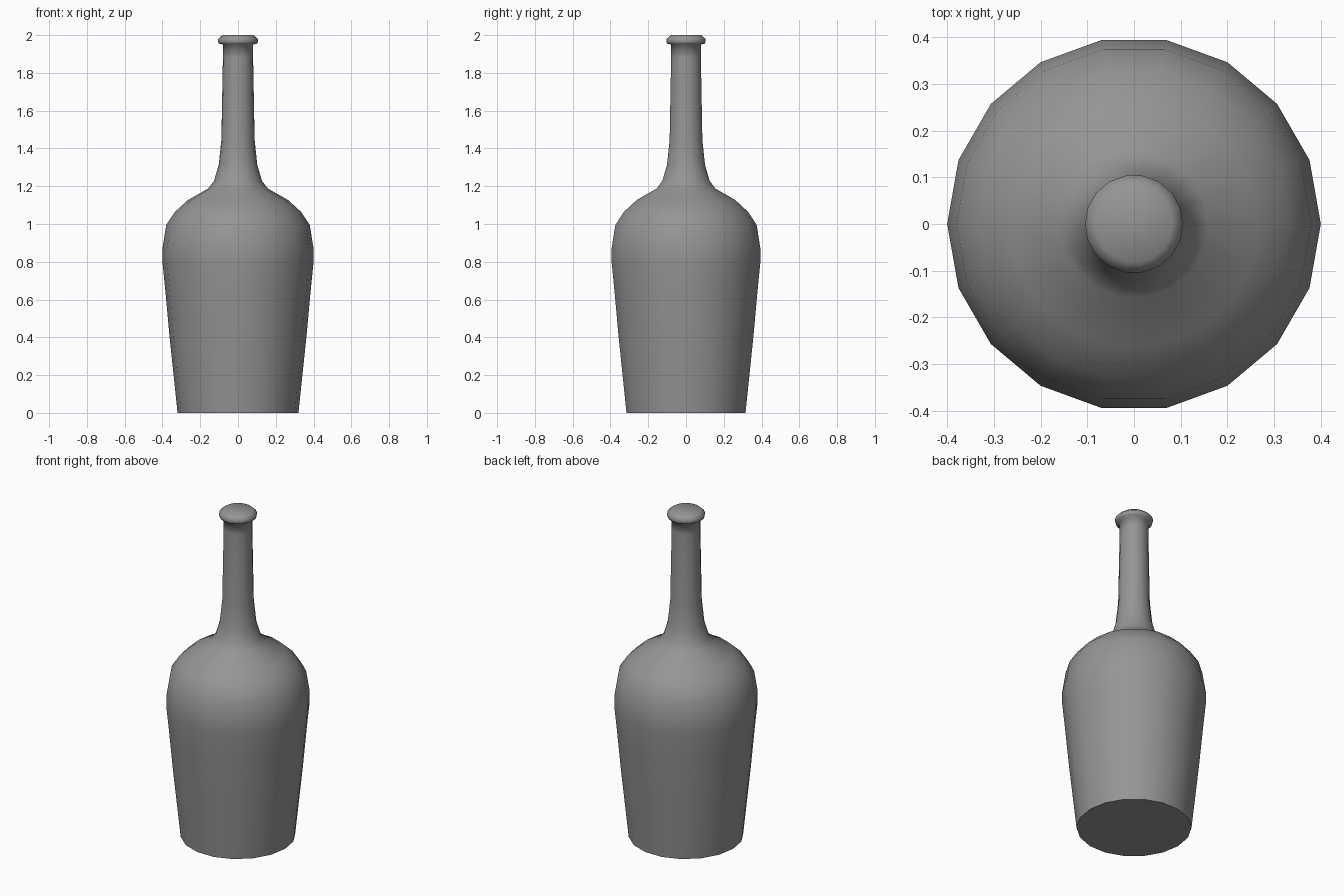
import bpy, bmesh, math

if "Cube" in bpy.data.objects:
    bpy.data.objects.remove(bpy.data.objects["Cube"])

SIDES = 18
# radius, height of the outer profile
PROFILE = [(0.32, 0), (0.362, 0.4), (0.385, 0.65), (0.4, 0.80), (0.4, 0.87), (0.38, 0.995),
           (0.333, 1.065), (0.265, 1.127), (0.159, 1.187), (0.127, 1.228),
           (0.102, 1.313), (0.088, 1.446), (0.08, 1.88), (0.08, 1.95),
           (0.102, 1.955), (0.105, 1.965), (0.105, 1.98), (0.082, 2.0)]

mat = bpy.data.materials.new("grey")
mat.diffuse_color = (0.3, 0.3, 0.3, 1)
mat.use_nodes = True
mat.node_tree.nodes["Principled BSDF"].inputs["Base Color"].default_value = mat.diffuse_color

# lathe the bottle
bm = bmesh.new()
rings = []
for r, z in PROFILE:
    rings.append([bm.verts.new((r * math.cos(2 * math.pi * i / SIDES),
                                r * math.sin(2 * math.pi * i / SIDES), z))
                  for i in range(SIDES)])
for a, b in zip(rings, rings[1:]):
    for i in range(SIDES):
        j = (i + 1) % SIDES
        bm.faces.new((a[i], a[j], b[j], b[i]))
# closed base and mouth
bm.faces.new(rings[0][::-1])
bm.faces.new(rings[-1])
for f in bm.faces:
    f.smooth = True
for e in bm.edges:
    if all(v.co.z < 0.001 for v in e.verts):
        e.smooth = False
mesh = bpy.data.meshes.new("bottle")
bm.to_mesh(mesh)
bm.free()
mesh.materials.append(mat)
bottle = bpy.data.objects.new("bottle", mesh)
bpy.context.collection.objects.link(bottle)
